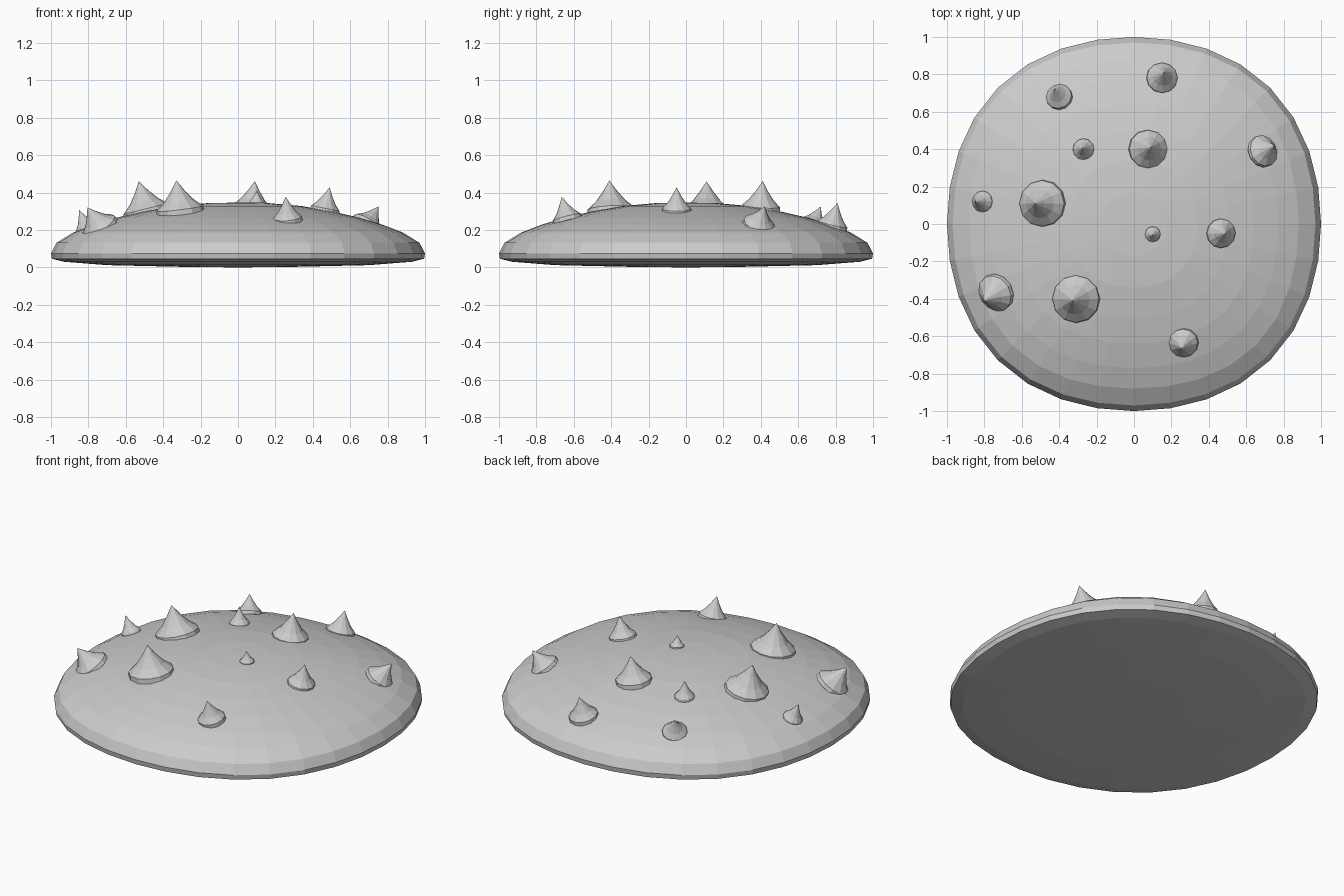
import bpy, bmesh, math
from mathutils import Vector
from mathutils.bvhtree import BVHTree

if "Cube" in bpy.data.objects:
    bpy.data.objects.remove(bpy.data.objects["Cube"])

SEG = 32


def add_object(name, bm):
    bmesh.ops.recalc_face_normals(bm, faces=bm.faces)
    mesh = bpy.data.meshes.new(name)
    bm.to_mesh(mesh)
    obj = bpy.data.objects.new(name, mesh)
    bpy.context.collection.objects.link(obj)
    return obj


# Domed shell: rings of (radius, height, squareness), closed by pole points
profile = [(0.3, 0.003, 0.02), (0.7, 0.012, 0.03), (0.93, 0.03, 0.03), (0.995, 0.046, 0.03),
           (1.0, 0.075, 0.03), (0.97, 0.132, 0.035), (0.88, 0.187, 0.045),
           (0.77, 0.229, 0.05), (0.64, 0.268, 0.055), (0.5, 0.300, 0.05),
           (0.34, 0.328, 0.04), (0.17, 0.343, 0.03)]
bm = bmesh.new()
rings = []
for r, z, sq in profile:
    ring = []
    for i in range(SEG):
        a = 2 * math.pi * i / SEG
        k = r * (1 + sq * math.sin(2 * a) ** 2)
        ring.append(bm.verts.new((k * math.cos(a), k * math.sin(a), z)))
    rings.append(ring)
bottom = bm.verts.new((0, 0, 0))
top = bm.verts.new((0, 0, 0.347))
for i in range(SEG):
    j = (i + 1) % SEG
    for lo, hi in zip(rings, rings[1:]):
        bm.faces.new((lo[i], lo[j], hi[j], hi[i]))
    bm.faces.new((bottom, rings[0][j], rings[0][i]))
    bm.faces.new((top, rings[-1][i], rings[-1][j]))
add_object("domed_shell", bm)
shell_tree = BVHTree.FromBMesh(bm)
bm.free()

# Spikes: base x, base y, base radius, tip x, tip y, tip z
spikes = [(0.15, 0.78, 0.085, 0.16, 0.81, 0.345),
          (-0.40, 0.68, 0.072, -0.425, 0.72, 0.325),
          (-0.27, 0.40, 0.058, -0.275, 0.405, 0.405),
          (0.075, 0.40, 0.105, 0.09, 0.41, 0.462),
          (0.69, 0.39, 0.088, 0.75, 0.42, 0.325),
          (-0.81, 0.12, 0.058, -0.85, 0.12, 0.308),
          (-0.49, 0.11, 0.127, -0.53, 0.11, 0.46),
          (0.10, -0.055, 0.042, 0.10, -0.06, 0.41),
          (0.465, -0.05, 0.08, 0.49, -0.05, 0.428),
          (-0.74, -0.37, 0.105, -0.805, -0.41, 0.32),
          (-0.31, -0.40, 0.13, -0.33, -0.41, 0.465),
          (0.265, -0.635, 0.08, 0.255, -0.665, 0.377)]
flare = [(1.0, -0.1), (0.97, 0.08), (0.62, 0.32), (0.3, 0.64)]
SIDES = 12
for n, (x, y, rad, tx, ty, tz) in enumerate(spikes):
    base = shell_tree.ray_cast(Vector((x, y, 2)), Vector((0, 0, -1)))[0]
    tip = Vector((tx, ty, tz))
    axis = tip - base
    turn = Vector((0, 0, 1)).rotation_difference(axis)
    bm = bmesh.new()
    rows = []
    for f, t in flare:
        row = []
        for i in range(SIDES):
            a = 2 * math.pi * i / SIDES
            off = turn @ Vector((math.cos(a) * rad * f, math.sin(a) * rad * f, 0))
            row.append(bm.verts.new(base + axis * t + off))
        rows.append(row)
    apex = bm.verts.new(tip)
    bm.faces.new(rows[0])
    for i in range(SIDES):
        j = (i + 1) % SIDES
        for lo, hi in zip(rows, rows[1:]):
            bm.faces.new((lo[i], lo[j], hi[j], hi[i]))
        bm.faces.new((rows[-1][i], rows[-1][j], apex))
    add_object(f"spike_{n + 1}", bm)
    bm.free()
